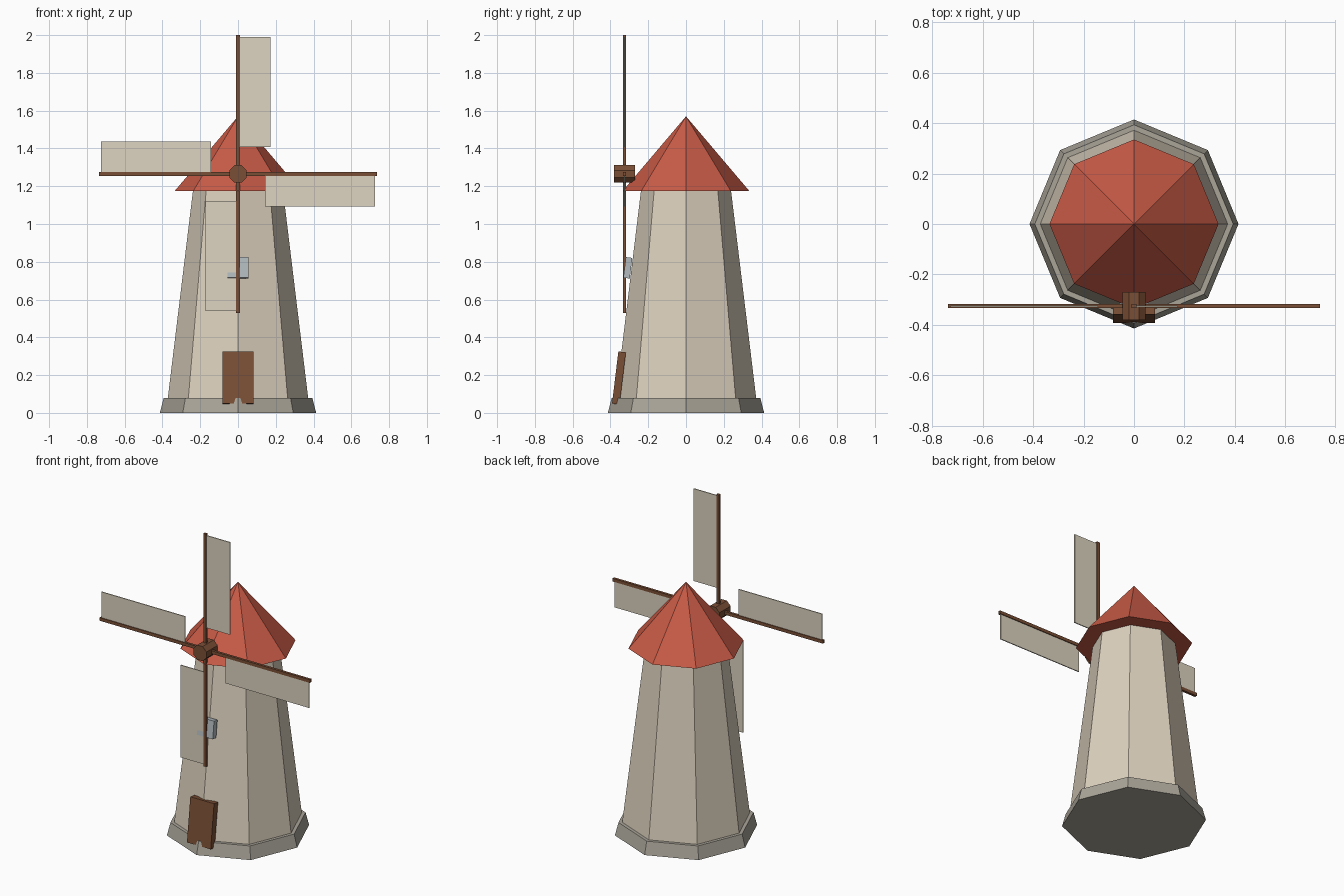
import bpy
import math
from mathutils import Matrix, Vector

if "Cube" in bpy.data.objects:
    bpy.data.objects.remove(bpy.data.objects["Cube"], do_unlink=True)


def material(name, *srgb):
    """One flat colour, given as 0-255 display values."""
    linear = [((c / 255 + 0.055) / 1.055) ** 2.4 for c in srgb]
    mat = bpy.data.materials.new(name)
    mat.use_nodes = True
    mat.diffuse_color = (*linear, 1)
    bsdf = mat.node_tree.nodes["Principled BSDF"]
    bsdf.inputs["Base Color"].default_value = (*linear, 1)
    return mat


PLASTER = material("cream plaster", 221, 209, 190)
STONE = material("grey stone", 170, 165, 153)
TILE = material("red tile", 200, 90, 70)
WOOD = material("brown wood", 122, 78, 53)
CANVAS = material("pale canvas", 221, 212, 193)
GLASS = material("grey blue glass", 178, 186, 190)


def finish(obj, name, mat, matrix):
    obj.name = obj.data.name = name
    obj.data.materials.append(mat)
    obj.data.transform(matrix)
    return obj


def octagon(name, mat, z0, z1, r0, r1):
    """Eight-sided tapered solid with corners on the axes."""
    bpy.ops.mesh.primitive_cone_add(vertices=8, radius1=r0, radius2=r1, depth=z1 - z0)
    return finish(bpy.context.object, name, mat,
                  Matrix.Translation((0, 0, (z0 + z1) / 2)))


def box(name, mat, centre, size, turn=None):
    bpy.ops.mesh.primitive_cube_add(size=1)
    matrix = Matrix.Translation(centre) @ Matrix.Diagonal((*size, 1))
    return finish(bpy.context.object, name, mat, (turn or Matrix()) @ matrix)


# Tower body and roof
octagon("stone_base", STONE, 0, 0.08, 0.414, 0.393)
octagon("tower", PLASTER, 0.075, 1.18, 0.372, 0.238)
octagon("roof", TILE, 1.175, 1.57, 0.335, 0)

# Door and window lean back with the wall
lean = math.atan2(0.134, 1.105)


def leaning(y, z):
    return Matrix.Translation((0, y, z)) @ Matrix.Rotation(-lean, 4, "X")


box("door", WOOD, (0, 0, 0), (0.166, 0.04, 0.278), leaning(-0.355, 0.185))
box("window", GLASS, (0, 0, 0), (0.11, 0.034, 0.11), leaning(-0.308, 0.768))

# Hub
hub = Vector((0, -0.325, 1.265))
bpy.ops.mesh.primitive_cylinder_add(vertices=8, radius=0.05, depth=0.112)
finish(bpy.context.object, "hub", WOOD, Matrix.Translation(hub)
       @ Matrix.Rotation(math.pi / 2, 4, "X") @ Matrix.Rotation(math.pi / 8, 4, "Z"))

# Four arms, each with a sail along one side
for i, side in enumerate(("top", "right", "bottom", "left")):
    turn = Matrix.Translation(hub) @ Matrix.Rotation(i * math.pi / 2, 4, "Y")
    box(side + "_arm", WOOD, (0, 0, 0.368), (0.02, 0.016, 0.736), turn)
    box(side + "_sail", CANVAS, (0.09, 0, 0.434), (0.166, 0.006, 0.584), turn)
